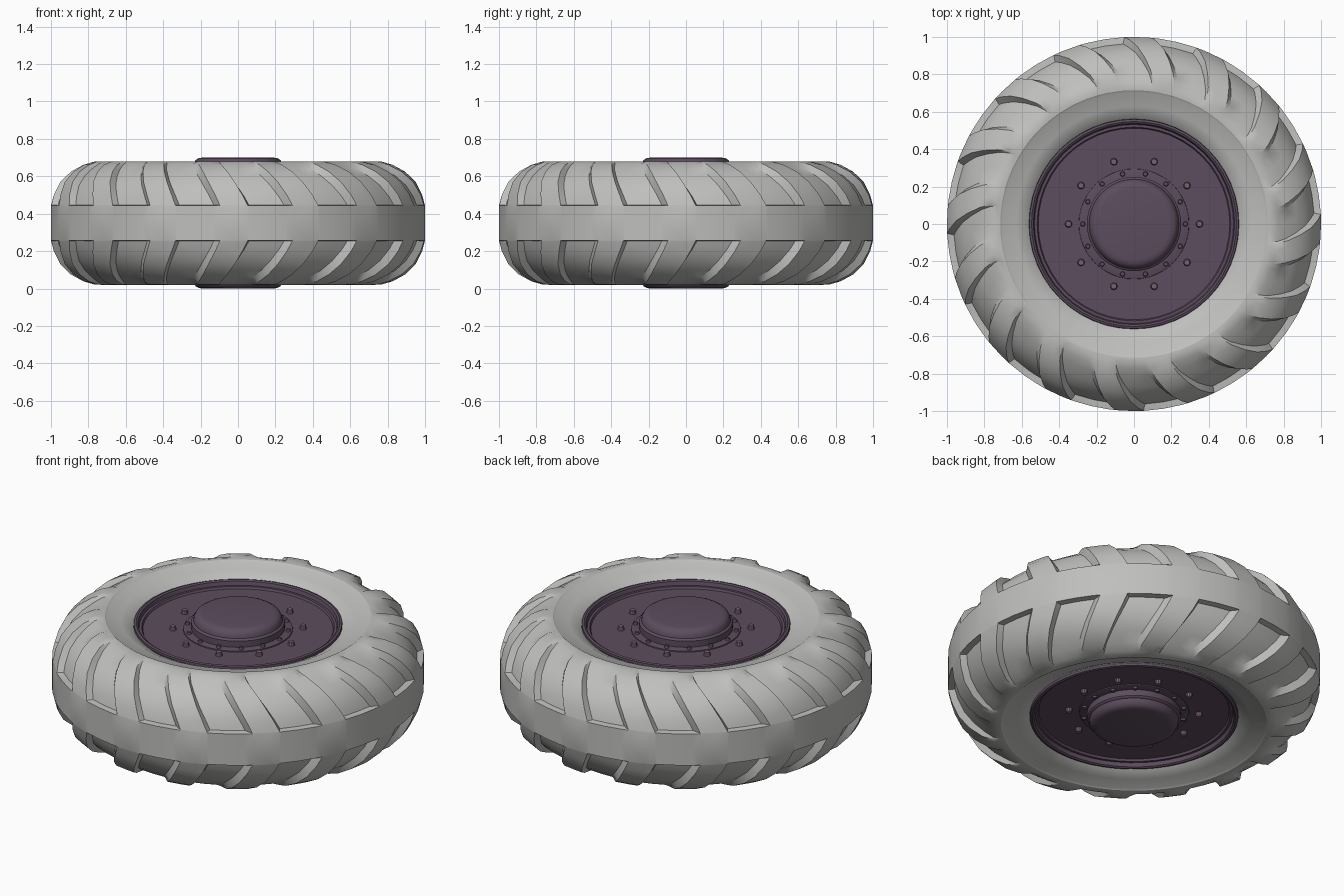
import bpy, bmesh, math
from mathutils import Matrix, Vector

cube = bpy.data.objects.get("Cube")
if cube:
    bpy.data.objects.remove(cube)

MID = 0.35      # height of the wheel's middle plane
LUGS = 16


def material(name, rgb):
    m = bpy.data.materials.new(name)
    m.use_nodes = True
    m.diffuse_color = (*rgb, 1)
    m.node_tree.nodes["Principled BSDF"].inputs["Base Color"].default_value = (*rgb, 1)
    return m


rubber = material("grey rubber", (0.52, 0.52, 0.51))
paint = material("dull purple paint", (0.108, 0.073, 0.112))
steel = material("bolt mauve", (0.19, 0.12, 0.165))


def finish(name, bm, mat, angle=35):
    """Turn an upper half into an object mirrored about the middle plane."""
    bmesh.ops.recalc_face_normals(bm, faces=bm.faces)
    mesh = bpy.data.meshes.new(name)
    bm.to_mesh(mesh)
    bm.free()
    mesh.materials.append(mat)
    ob = bpy.data.objects.new(name, mesh)
    bpy.context.collection.objects.link(ob)
    ob.location.z = MID
    bpy.ops.object.select_all(action='DESELECT')
    ob.select_set(True)
    bpy.context.view_layer.objects.active = ob
    bpy.ops.object.shade_smooth_by_angle(angle=math.radians(angle))
    mirror = ob.modifiers.new("mirror", 'MIRROR')
    mirror.use_axis = (False, False, True)
    return ob


def grid_faces(bm, rows):
    """Bridge closed rings of vertices with quads."""
    for a, b in zip(rows, rows[1:]):
        n = len(a)
        for i in range(n):
            bm.faces.new((a[i], a[(i + 1) % n], b[(i + 1) % n], b[i]))


def lathe(name, profile, mat, segments=48):
    bm = bmesh.new()
    rows = []
    for r, z in profile:
        ring = [math.tau * i / segments for i in range(segments)]
        rows.append([bm.verts.new((r * math.cos(t), r * math.sin(t), z - MID)) for t in ring])
    grid_faces(bm, rows)
    bm.faces.new(rows[-1])
    return finish(name, bm, mat)


# Tyre: rows of radius, height, groove depth and groove sweep in degrees
tread = [
    (1.0, 0.35, 0, 0), (1.0, 0.443, 0, 0), (0.999, 0.446, 0.035, 0),
    (0.985, 0.50, 0.037, -1.5), (0.95, 0.57, 0.038, -4), (0.895, 0.625, 0.035, -6.5),
    (0.83, 0.662, 0.026, -9), (0.775, 0.678, 0.010, -10.5), (0.735, 0.68, 0, -11),
    (0.715, 0.679, 0, -11), (0.705, 0.672, 0, -11), (0.63, 0.657, 0, -11),
    (0.56, 0.622, 0, -11), (0.54, 0.59, 0, -11),
]
# Columns of one lug pitch: angle and whether the groove is cut there
columns = [(0, 0), (2.9, 0), (3.5, 1), (9.2, 1), (14.8, 1), (16.9, 0)]

bm = bmesh.new()
core = Vector((0.68, 0.08))
rows = []
for r, z, depth, sweep in tread:
    p = Vector((r, z - MID))
    inward = (core - p).normalized()
    if z < 0.45:
        inward = Vector((-1, 0))
    ring = []
    for k in range(LUGS):
        for angle, cut in columns:
            q = p + inward * depth * cut
            t = math.radians(k * 360 / LUGS + angle + sweep - 90)
            ring.append(bm.verts.new((q.x * math.cos(t), q.x * math.sin(t), q.y)))
    rows.append(ring)
grid_faces(bm, rows)
finish("tyre", bm, rubber, 32)

# Rim lip and wheel disc
lathe("rim", [(0.55, 0.58), (0.562, 0.62), (0.56, 0.636), (0.548, 0.64), (0.538, 0.634),
              (0.532, 0.612), (0.518, 0.612), (0.512, 0.60), (0.30, 0.60)], paint)

# Raised collar around the hub
lathe("hub_collar", [(0.296, 0.595), (0.294, 0.606), (0.288, 0.609), (0.24, 0.609)], paint)

# Hub cap with rounded shoulder
lathe("hub_cap", [(0.252, 0.60), (0.252, 0.645), (0.246, 0.653), (0.24, 0.655),
                  (0.236, 0.672), (0.226, 0.688), (0.21, 0.697), (0.19, 0.70)], paint)


def bolt_circle(name, count, radius, size, base, height, mat):
    bm = bmesh.new()
    for i in range(count):
        t = math.tau * i / count
        place = Matrix.Translation((radius * math.cos(t), radius * math.sin(t),
                                    base - MID + height / 2))
        bmesh.ops.create_cone(bm, cap_ends=True, segments=10, radius1=size,
                              radius2=size * 0.75, depth=height, matrix=place)
    finish(name, bm, mat)


bolt_circle("wheel_bolts", 10, 0.35, 0.02, 0.598, 0.024, steel)
bolt_circle("hub_bolts", 14, 0.274, 0.014, 0.607, 0.014, paint)
